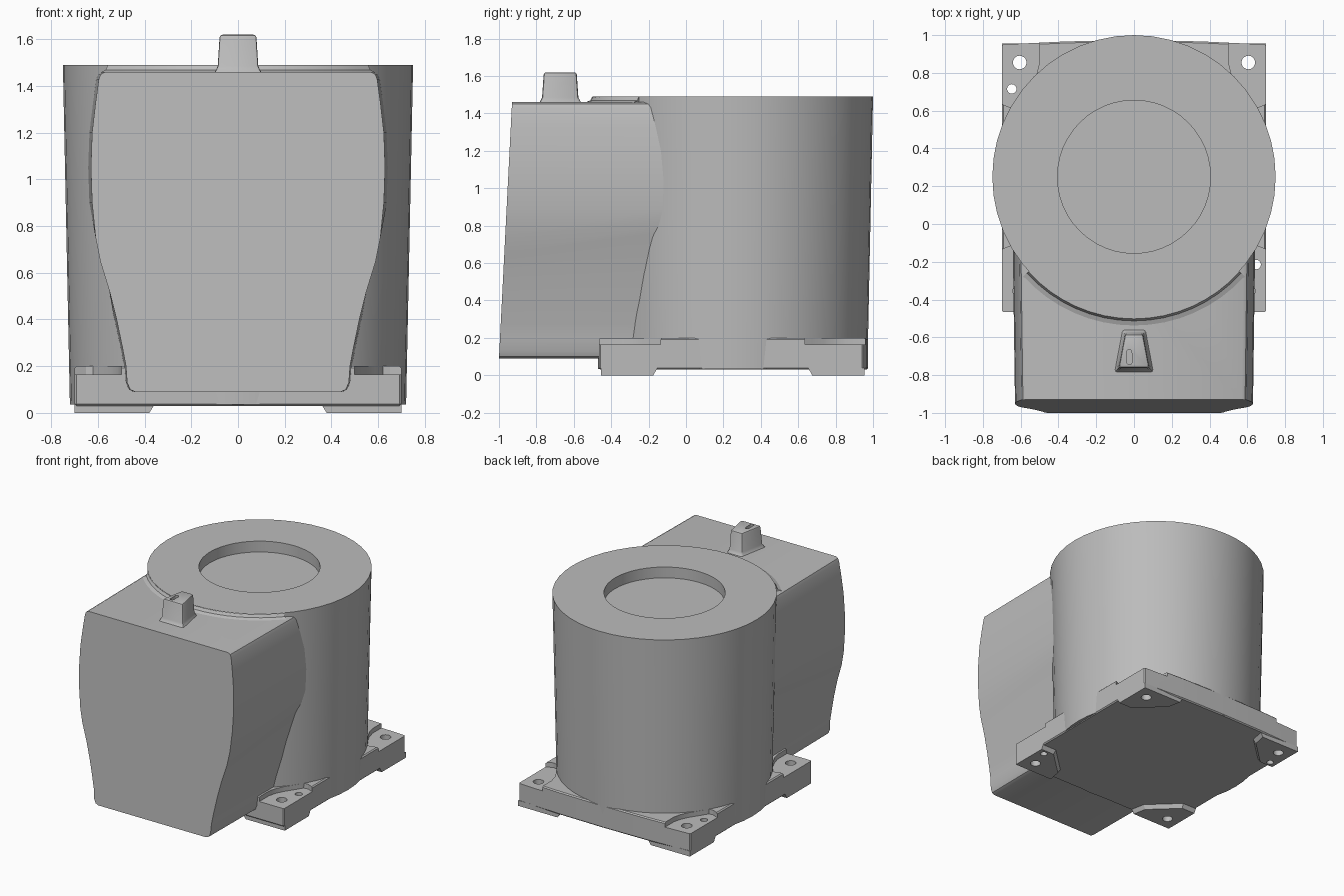
import bpy, bmesh
from math import sin, cos, pi, radians

old = bpy.data.objects.get("Cube")
if old:
    bpy.data.objects.remove(old, do_unlink=True)

grey = bpy.data.materials.new("casting_grey")
grey.use_nodes = True
grey.diffuse_color = (0.5, 0.5, 0.5, 1)
grey.node_tree.nodes["Principled BSDF"].inputs["Base Color"].default_value = (0.5, 0.5, 0.5, 1)

AXIS_Y = 0.25  # centre of the drum and base


def loft(name, *solids):
    """Each solid is a list of matching closed rings, bridged and capped."""
    bm = bmesh.new()
    for rings in solids:
        part = bmesh.new()
        loops = [[part.verts.new(p) for p in ring] for ring in rings]
        n = len(loops[0])
        for a, b in zip(loops, loops[1:]):
            for i in range(n):
                j = (i + 1) % n
                part.faces.new((a[i], a[j], b[j], b[i]))
        part.faces.new(loops[0])
        part.faces.new(loops[-1])
        bmesh.ops.recalc_face_normals(part, faces=part.faces)
        tmp = bpy.data.meshes.new("tmp")
        part.to_mesh(tmp)
        part.free()
        bm.from_mesh(tmp)
        bpy.data.meshes.remove(tmp)
    mesh = bpy.data.meshes.new(name)
    bm.to_mesh(mesh)
    bm.free()
    mesh.materials.append(grey)
    obj = bpy.data.objects.new(name, mesh)
    bpy.context.collection.objects.link(obj)
    return obj


def prism(points, z0, z1):
    return [[(x, y, z) for x, y in points] for z in (z0, z1)]


def circle(x, y, r, n):
    return [(x + r * cos(2 * pi * i / n), y + r * sin(2 * pi * i / n)) for i in range(n)]


def activate(obj):
    bpy.ops.object.select_all(action="DESELECT")
    obj.select_set(True)
    bpy.context.view_layer.objects.active = obj


def apply(obj, mod):
    activate(obj)
    bpy.ops.object.modifier_apply(modifier=mod.name)


def cut(obj, cutter):
    cutter.hide_render = True
    mod = obj.modifiers.new("cut", "BOOLEAN")
    mod.operation, mod.object, mod.solver = "DIFFERENCE", cutter, "EXACT"
    apply(obj, mod)


def bevel(obj, width, segments=2, angle=50):
    mod = obj.modifiers.new("bevel", "BEVEL")
    mod.width, mod.segments = width, segments
    mod.limit_method, mod.angle_limit = "ANGLE", radians(angle)
    apply(obj, mod)


# Tapered drum with a round recess in its top
drum_rings = [(0.72, 0.035), (0.75, 1.49), (0.405, 1.49), (0.405, 1.41)]
drum = loft("drum", [[(x, y, z) for x, y in circle(0, AXIS_Y, r, 48)] for r, z in drum_rings])

# Front housing: curved side profile, sloping front, crease rising to the back
half = [(0.44, 0.09), (0.462, 0.1), (0.475, 0.13), (0.48, 0.2), (0.495, 0.28), (0.52, 0.4),
        (0.55, 0.52), (0.59, 0.65), (0.61, 0.75), (0.625, 0.9), (0.63, 1.05), (0.625, 1.2),
        (0.61, 1.33), (0.596, 1.43), (0.588, 1.45), (0.57, 1.46)]
profile = half + [(-x, z) for x, z in reversed(half)]


def lift(z):
    return max(0, 0.12 - 0.5 * abs(z - 0.65))


front_ring = [(x, -1 + (z - 0.09) * 0.051, z) for x, z in profile]
back_ring = [(x * 1.02, -0.05, z + lift(z)) for x, z in profile]
housing = loft("front_housing", [front_ring, back_ring])
recess_cutter = loft("recess_cutter", prism(circle(0, AXIS_Y, 0.405, 48), 1.4, 1.6))
cut(housing, recess_cutter)

# Fillet where the drum rises out of the housing top
section = [(0.74, 1.488), (0.752, 1.488), (0.763, 1.469), (0.79, 1.459), (0.74, 1.45)]
arc = [radians(a) for a in range(-48, 49, 6)]
fillet = loft("drum_fillet", [[(r * sin(a), AXIS_Y - r * cos(a), z) for r, z in section] for a in arc])

# Tapered connector on the housing with a small slot
plan = [(-0.085, -0.765), (0.085, -0.765), (0.05, -0.58), (-0.05, -0.58)]
rings = [[(x * s, -0.673 + (y + 0.673) * s, z) for x, y in plan]
         for s, z in ((1.3, 1.45), (1.16, 1.465), (1.05, 1.485), (0.95, 1.62))]
connector = loft("connector", rings)
bevel(connector, 0.012)
slot = [(x * 0.014 - 0.025, y * 0.014 - 0.705 + (0.026 if y > 0 else -0.026))
        for x, y in circle(0, 0, 1, 16)]
slot_cutter = loft("slot_cutter", prism(slot, 1.59, 1.7))
cut(connector, slot_cutter)

# Base plate with a slightly bowed back edge
outline = [(-0.70, -0.465), (0.70, -0.465), (0.70, 0.95), (0.35, 0.967),
           (0, 0.972), (-0.35, 0.967), (-0.70, 0.95)]
base = loft("base_plate", prism(outline, 0.03, 0.2))
bevel(base, 0.008, 1)

# Corner details: feet, pockets and bolt holes, measured inwards from each corner
foot_plan = [(0, 0), (0.32, 0), (0.30, 0.10), (0.11, 0.28), (0, 0.28)]
pocket_plan = [(-0.1, -0.1), (0.2, -0.1), (0.2, 0.1), (0.185, 0.16), (0.155, 0.22),
               (0.115, 0.28), (0.08, 0.335), (0.05, 0.34), (0, 0.32), (-0.1, 0.27)]
feet, pockets, holes = [], [], []
for sx in (-1, 1):
    for sy in (-1, 1):
        edge_y = AXIS_Y + sy * 0.705

        def corner(points, bottom=0):
            return [(sx * (0.7 - a), AXIS_Y + sy * (0.705 - b)) for a, b in points]

        top = corner([(a * 1.08, b * 1.08) for a, b in foot_plan])
        low = corner(foot_plan)
        feet.append([[(x, y, 0) for x, y in low], [(x, y, 0.04) for x, y in top]])
        pockets.append(prism(corner(pocket_plan), 0.165, 0.3))
        holes.append(prism(circle(sx * 0.605, edge_y - sy * 0.1, 0.036, 20), -0.1, 0.4))
        if sx != sy:
            holes.append(prism(circle(sx * 0.647, edge_y - sy * 0.24, 0.025, 16), -0.1, 0.4))
corner_feet = loft("corner_feet", *feet)
pocket_cutter = loft("pocket_cutter", *pockets)
hole_cutter = loft("hole_cutter", *holes)
cut(base, pocket_cutter)
cut(base, hole_cutter)
cut(corner_feet, hole_cutter)

# Smooth curved walls, keep hard edges, and drop the cutters
for obj in (drum, housing, fillet, connector, base, corner_feet):
    activate(obj)
    bpy.ops.object.shade_smooth_by_angle(angle=radians(30))
for obj in (recess_cutter, slot_cutter, pocket_cutter, hole_cutter):
    bpy.data.objects.remove(obj, do_unlink=True)
